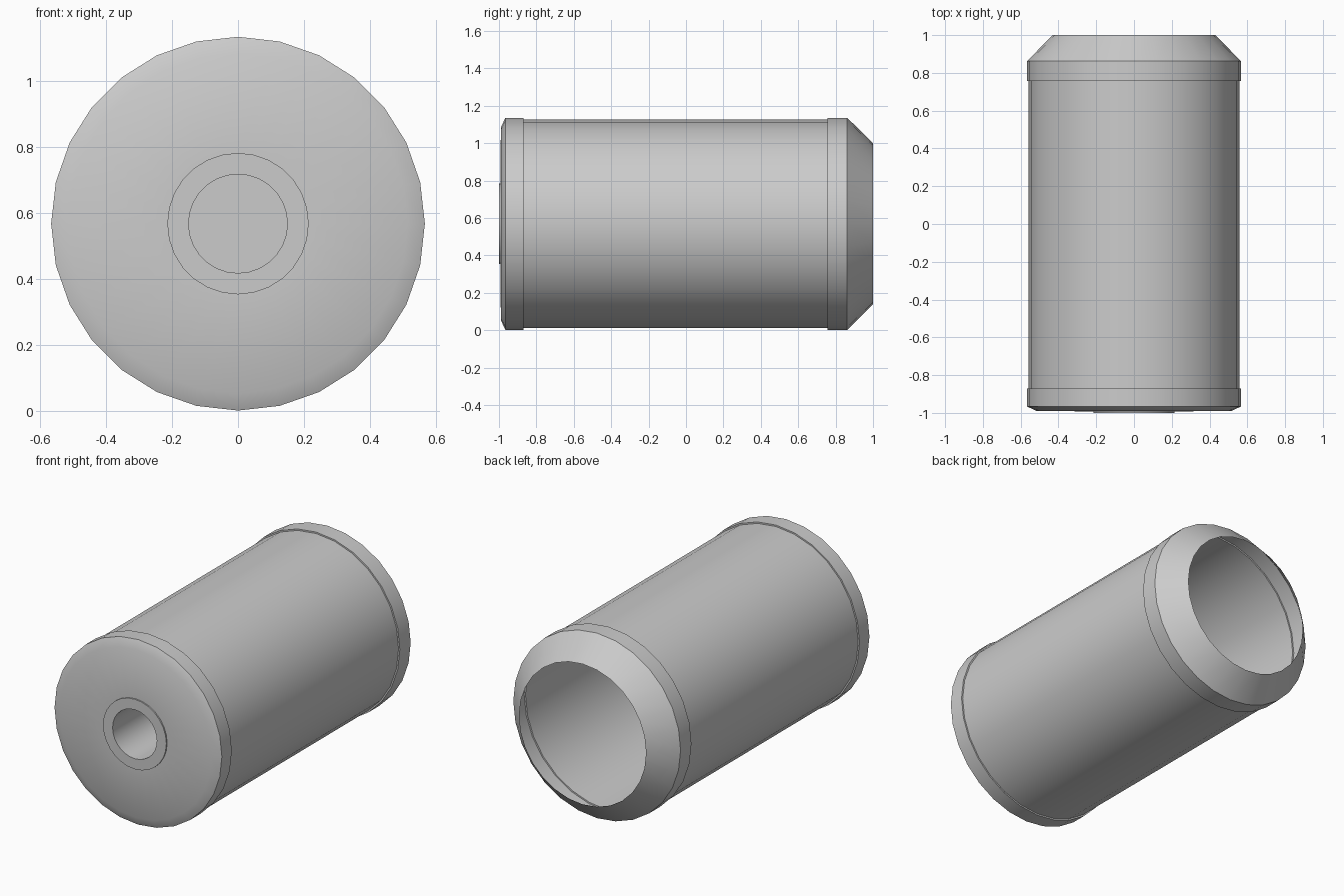
import bpy, bmesh
from math import sin, cos, pi, radians

if "Cube" in bpy.data.objects:
    bpy.data.objects.remove(bpy.data.objects["Cube"])

SIDES = 28
AXIS_Z = 0.5685


def lathe(name, profile):
    """Spin (radius, y) points round the long axis; radius 0 closes with a cap."""
    bm = bmesh.new()
    rings = []
    for r, y in profile:
        if r == 0:
            rings.append([bm.verts.new((0, y, AXIS_Z))] * SIDES)
        else:
            rings.append([bm.verts.new((r * sin(2 * pi * i / SIDES), y,
                                        AXIS_Z + r * cos(2 * pi * i / SIDES)))
                          for i in range(SIDES)])
    for a, b in zip(rings, rings[1:]):
        for i in range(SIDES):
            j = (i + 1) % SIDES
            corners = list(dict.fromkeys((a[i], b[i], b[j], a[j])))
            bm.faces.new(corners)
    mesh = bpy.data.meshes.new(name)
    bm.to_mesh(mesh)
    bm.free()
    ob = bpy.data.objects.new(name, mesh)
    bpy.context.collection.objects.link(ob)
    bpy.ops.object.select_all(action='DESELECT')
    ob.select_set(True)
    bpy.context.view_layer.objects.active = ob
    bpy.ops.object.shade_smooth_by_angle(angle=radians(30))
    return ob


R, BODY_R, HOLE_R, BOSS_R = 0.567, 0.558, 0.15, 0.2145

# Thin hollow barrel
lathe("barrel", [(BODY_R, -0.87), (BODY_R, 0.757)])

# Front cap: blind socket, raised boss, softened face and collar
lathe("front_cap", [(0, -0.4), (HOLE_R, -0.4), (HOLE_R, -1.0), (BOSS_R, -1.0),
                    (BOSS_R, -0.992), (0.515, -0.99), (R, -0.966),
                    (R, -0.87), (BODY_R, -0.87)])

# Rear collar with an open tapered mouth
lathe("rear_collar", [(BODY_R, 0.757), (R, 0.757), (R, 0.862), (0.43, 1.0)])
